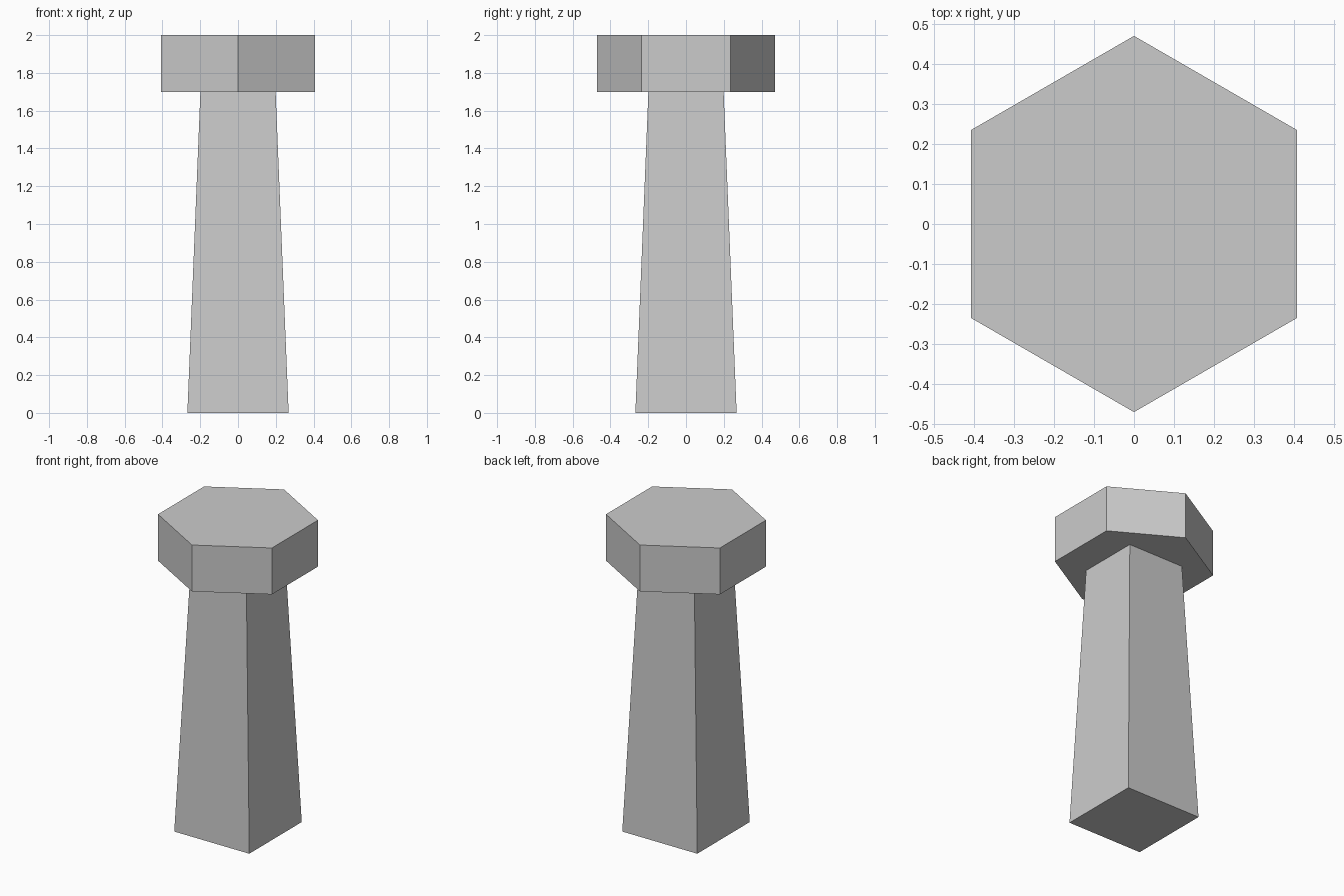
import bpy, bmesh
from math import cos, sin, pi, sqrt

if "Cube" in bpy.data.objects:
    bpy.data.objects.remove(bpy.data.objects["Cube"])


def tapered_prism(name, sides, r_bottom, r_top, z0, z1, start):
    """Closed flat-faced prism with regular cross-section."""
    bm = bmesh.new()
    rings = []
    for r, z in ((r_bottom, z0), (r_top, z1)):
        angles = [start + 2 * pi * i / sides for i in range(sides)]
        rings.append([bm.verts.new((r * cos(a), r * sin(a), z)) for a in angles])
    low, high = rings
    bm.faces.new(low[::-1])
    bm.faces.new(high)
    for i in range(sides):
        j = (i + 1) % sides
        bm.faces.new((low[i], low[j], high[j], high[i]))
    mesh = bpy.data.meshes.new(name)
    bm.to_mesh(mesh)
    bm.free()
    obj = bpy.data.objects.new(name, mesh)
    bpy.context.collection.objects.link(obj)
    return obj


# Square tapering shaft (half-widths converted to corner radii)
tapered_prism("shaft", 4, 0.268 * sqrt(2), 0.199 * sqrt(2), 0.0, 1.7, pi / 4)

# Hexagonal head with corners pointing front and back
tapered_prism("hex_head", 6, 0.47, 0.47, 1.7, 2.0, pi / 2)
